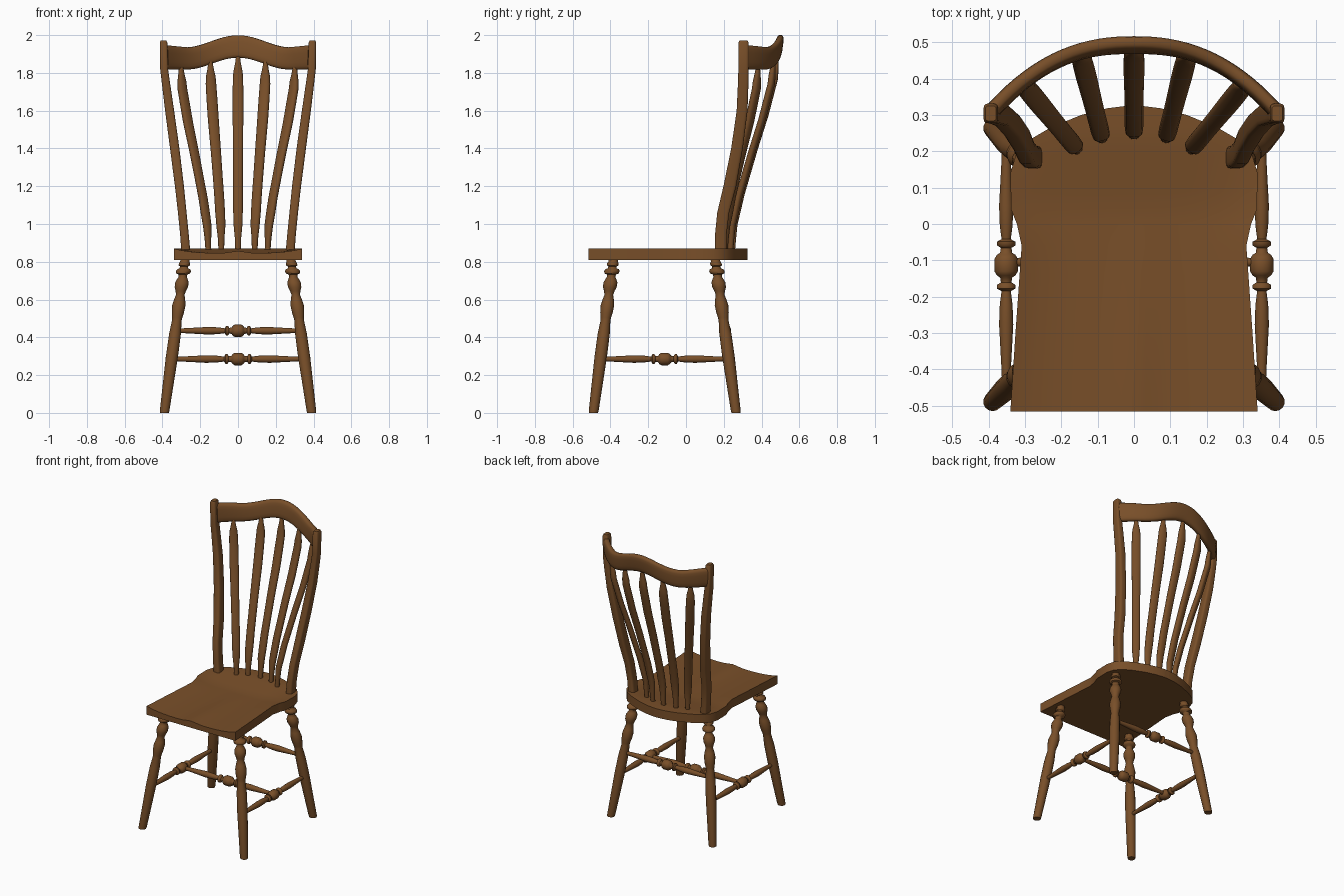
import bpy, bmesh, math
from mathutils import Vector

if "Cube" in bpy.data.objects:
    bpy.data.objects.remove(bpy.data.objects["Cube"])

wood = bpy.data.materials.new("brown wood")
wood.diffuse_color = (0.19, 0.078, 0.022, 1)
wood.use_nodes = True
wood.node_tree.nodes["Principled BSDF"].inputs["Base Color"].default_value = wood.diffuse_color


def finish(name, bm, angle=40):
    bmesh.ops.recalc_face_normals(bm, faces=bm.faces)
    me = bpy.data.meshes.new(name)
    bm.to_mesh(me)
    bm.free()
    me.materials.append(wood)
    ob = bpy.data.objects.new(name, me)
    bpy.context.collection.objects.link(ob)
    bpy.ops.object.select_all(action='DESELECT')
    ob.select_set(True)
    bpy.context.view_layer.objects.active = ob
    bpy.ops.object.shade_smooth_by_angle(angle=math.radians(angle))
    return ob


def loft(name, rings, angle=40):
    """Skin a list of closed rings of points and cap both ends."""
    bm = bmesh.new()
    vs = [[bm.verts.new(p) for p in r] for r in rings]
    n = len(vs[0])
    for a, b in zip(vs, vs[1:]):
        for i in range(n):
            bm.faces.new((a[i], a[(i + 1) % n], b[(i + 1) % n], b[i]))
    bm.faces.new(vs[0])
    bm.faces.new(vs[-1])
    return finish(name, bm, angle)


def oval(c, u, v, n=14, power=1.0):
    """Ring around c with half-axes u, v; power below 1 squares it off."""
    pts = []
    for i in range(n):
        a = 2 * math.pi * (i + 0.5) / n
        ca, sa = math.cos(a), math.sin(a)
        pts.append(Vector(c) + Vector(u) * math.copysign(abs(ca) ** power, ca)
                   + Vector(v) * math.copysign(abs(sa) ** power, sa))
    return pts


def turned(name, p, q, profile, horizontal=False):
    """Lathe-turned bar from p to q; profile is (fraction, radius)."""
    p, q = Vector(p), Vector(q)
    if horizontal:
        d = (q - p).normalized()
        u = d.cross(Vector((0, 0, 1))).normalized()
        v = d.cross(u)
    else:  # legs keep level rings so the feet sit flat
        u, v = Vector((1, 0, 0)), Vector((0, 1, 0))
    return loft(name, [oval(p.lerp(q, t), u * r, v * r) for t, r in profile], 60)


def interp(table, x):
    for a, b in zip(table, table[1:]):
        if x <= b[0]:
            f = max(0, (x - a[0]) / (b[0] - a[0]))
            return a[1] + f * (b[1] - a[1])
    return table[-1][1]


# Seat: waisted sides, round back, scooped top
width = [(-.515, .34), (-.3, .326), (-.06, .309), (0, .322), (.04, .338), (.14, .34),
         (.19, .325), (.23, .29), (.265, .23), (.3, .145), (.318, .075), (.325, .02)]
ys = [-.515, -.45, -.38, -.3, -.22, -.14, -.06, 0, .04, .09, .14,
      .19, .23, .265, .3, .318, .325]
N = 20


def scoop(t, y):
    fade = min(1, max(0, (.24 - y) / .2))
    pommel = 1 - .45 * math.exp(-(t / .15) ** 2) * min(1, max(0, -y / .4))
    return .024 * (1 - t ** 4) * fade * pommel


rings = []
for y in ys:
    w = interp(width, y)
    ts = [-1 + 2 * i / N for i in range(N + 1)]
    rings.append([(t * w, y, .87 - scoop(t, y)) for t in ts]
                 + [(t * w, y, .81) for t in reversed(ts)])
loft("seat", rings)

# Turned legs, splayed outward: (height, radius)
leg_z = [(0, .024), (.01, .026), (.3, .033), (.42, .032), (.49, .026), (.505, .028),
         (.53, .033), (.57, .036), (.6, .03), (.625, .023), (.645, .028), (.665, .036),
         (.69, .037), (.71, .028), (.72, .022), (.733, .024), (.738, .038), (.75, .041),
         (.76, .036), (.766, .023), (.776, .022), (.78, .03), (.792, .031), (.8, .025), (.83, .025)]
TOP = .83


def leg_point(side, row, z):
    f = 1 - z / TOP
    y = -.382 - .108 * f if row == "front" else .153 + .112 * f
    return side * (.278 + .112 * f), y, z


# Turned stretcher pattern: long tapers, collars and a central ball
half = [(0, .011), (.1, .014), (.26, .02), (.34, .018), (.395, .013), (.405, .026),
        (.42, .026), (.43, .015), (.45, .017), (.458, .026), (.475, .033)]
bar = half + [(1 - t, r) for t, r in reversed(half)]

for side, word in ((-1, "left"), (1, "right")):
    for row in ("front", "back"):
        turned(f"{row}_leg_{word}", leg_point(side, row, 0), leg_point(side, row, TOP),
               [(z / TOP, r) for z, r in leg_z])
    turned(f"side_stretcher_{word}", leg_point(side, "front", .285),
           leg_point(side, "back", .285), bar, True)
turned("back_stretcher", leg_point(-1, "back", .435), leg_point(1, "back", .435), bar, True)
turned("middle_stretcher", (-.35, -.105, .285), (.35, -.105, .285), bar, True)

# Back posts: (z, x, y, half width, half depth)
post = [(.84, .275, .183, .024, .031), (.95, .284, .185, .023, .031),
        (1.06, .295, .197, .023, .032), (1.2, .31, .232, .024, .034),
        (1.4, .335, .27, .025, .031), (1.6, .362, .297, .024, .029),
        (1.75, .382, .303, .022, .028), (1.82, .391, .304, .021, .027),
        (1.96, .394, .304, .02, .027), (1.972, .394, .304, .015, .021)]
for side, word in ((-1, "left"), (1, "right")):
    loft(f"back_post_{word}", [oval((side * x, y, z), (a, 0, 0), (0, b, 0), 16, .45)
                               for z, x, y, a, b in post])


# Crest rail: bowed in plan, humped in the middle
def bow(x):
    return .31 + .182 * (1 - abs(x / .39) ** 2.4)


def yaw(x):
    return math.atan2(bow(x + .01) - bow(x - .01), .02)


rings = []
for i in range(33):
    x = -.385 + .77 * i / 32
    hump = .5 + .5 * math.cos(math.pi * min(1, abs(x) / .28))
    end = max(0, (abs(x) - .26) / .12)
    top, low = 1.935 + .065 * hump + .012 * end, 1.817 + .063 * hump
    a = yaw(x)
    back = Vector((-math.sin(a), math.cos(a), 0))
    lean = back * (.008 * (.4 + .6 * hump)) + Vector((0, 0, (top - low) / 2))
    rings.append(oval((x, bow(x), (top + low) / 2), back * .021, lean, 16, .6))
loft("crest_rail", rings, 50)

# Flattened back spindles with an S-bend
bend = [(0, 0), (.145, .04), (.3, .2), (.53, .5), (.7, .74), (.88, .95), (1, 1)]
flat = [(0, .014, .013), (.08, .017, .015), (.15, .024, .017), (.22, .026, .018),
        (.3, .026, .018), (.4, .026, .018), (.53, .027, .018), (.62, .028, .018),
        (.7, .029, .018), (.8, .029, .018), (.88, .028, .018), (.92, .025, .017),
        (.96, .016, .014), (1, .01, .01)]
spindles = [(0, .245, 0, 1.89), (.088, .235, .146, 1.865), (.156, .205, .302, 1.835)]
for k, (x0, y0, x1, z1) in enumerate(spindles):
    for side in ((1,) if k == 0 else (-1, 1)):
        a = yaw(side * x1)
        u, v = Vector((math.cos(a), math.sin(a), 0)), Vector((-math.sin(a), math.cos(a), 0))
        rings = []
        for t, hw, hd in flat:
            s = interp(bend, t)
            c = (side * (x0 + s * (x1 - x0)), y0 + s * (bow(x1) - .012 - y0), .84 + t * (z1 - .84))
            rings.append(oval(c, u * hw, v * hd, 14, .8))
        word = "middle" if k == 0 else ("left" if side < 0 else "right")
        loft(f"spindle_{word}_{k}", rings, 50)
